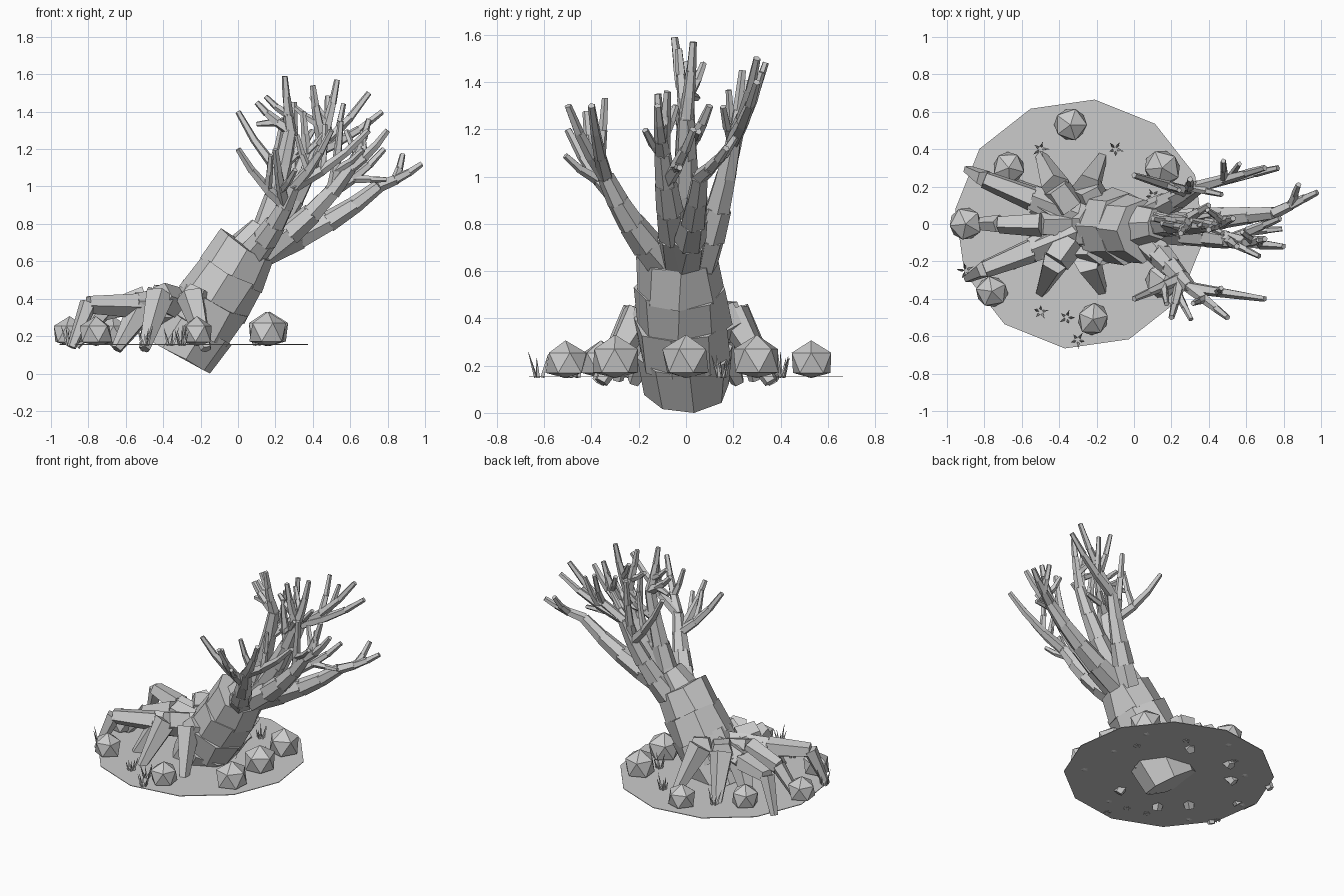
import bpy, bmesh, math, random
from mathutils import Vector, Matrix

random.seed(4)
if "Cube" in bpy.data.objects:
    bpy.data.objects.remove(bpy.data.objects["Cube"])

material = bpy.data.materials.new("plain_grey")
material.use_nodes = True
grey = (.6, .6, .6, 1)
material.diffuse_color = grey
material.node_tree.nodes["Principled BSDF"].inputs["Base Color"].default_value = grey
GROUND = .155


def finish(bm, name):
    bmesh.ops.recalc_face_normals(bm, faces=bm.faces)
    mesh = bpy.data.meshes.new(name)
    bm.to_mesh(mesh)
    bm.free()
    mesh.materials.append(material)
    part = bpy.data.objects.new(name, mesh)
    bpy.context.collection.objects.link(part)


def add_segment(bm, start, end, start_radius, end_radius, sides):
    """One closed, tapered block between two points."""
    axis = end - start
    turn = axis.to_track_quat('Z', 'Y').to_matrix().to_4x4()
    spin = Matrix.Rotation(random.random(), 4, 'Z')
    return bmesh.ops.create_cone(
        bm, cap_ends=True, segments=sides, radius1=start_radius, radius2=end_radius,
        depth=axis.length, matrix=Matrix.Translation((start + end) / 2) @ turn @ spin)["verts"]


def limb(name, points, radii, sides=5, jitter=0):
    """Chain of tapered blocks, each pushed slightly into the one before."""
    bm = bmesh.new()
    for start, end, start_radius, end_radius in zip(points, points[1:], radii, radii[1:]):
        sunk = start - (end - start).normalized() * start_radius * .12
        for vert in add_segment(bm, sunk, end, start_radius, end_radius, sides):
            vert.co += Vector([random.uniform(-jitter, jitter) for axis in "xyz"])
            vert.co.z = max(0, vert.co.z)
    finish(bm, name)


def bent_path(start, end, count):
    """Points along a curve that first spreads outward, then climbs."""
    rise = end - start
    middle = start + Vector((rise.x * .6, rise.y * .6, rise.z * .4))
    steps = [i / count for i in range(count + 1)]
    return [start.lerp(middle, t).lerp(middle.lerp(end, t), t) for t in steps]


def taper(thick, thin, count):
    return [thick + (thin - thick) * i / count for i in range(count + 1)]


def branch(name, start, end, twig_tips, has_spurs=True):
    """Thick stem with twigs forking from its upper half, and a spur on each twig."""
    stem = bent_path(Vector(start), Vector(end), 4)
    limb(f"{name}_stem", stem, taper(.08, .036, 4), sides=6)
    for number, tip in enumerate(twig_tips):
        fork = stem[-1 - number % 2]
        twig = bent_path(fork, Vector(tip), 3)
        limb(f"{name}_twig_{number}", twig, taper(.034, .016, 3))
        if has_spurs:
            side = 1 if number % 2 else -1
            swing = Matrix.Rotation(side * .8, 3, 'Y') @ Matrix.Rotation(side * .3, 3, 'X')
            spur = bent_path(twig[1], twig[1] + swing @ (twig[-1] - twig[1]) * .75, 2)
            limb(f"{name}_spur_{number}", spur, taper(.024, .014, 2))


# Ground plate
bm = bmesh.new()
bmesh.ops.create_cone(bm, cap_ends=True, segments=12, radius1=.67, radius2=.67, depth=.004,
                      matrix=Matrix.Translation((-.29, 0, GROUND)) @ Matrix.Rotation(-.12, 4, 'Z'))
finish(bm, "ground")

# Leaning trunk of stacked blocks, and the narrower crown holding the branches
trunk_base, trunk_top = Vector((-.29, 0, .11)), Vector((.05, -.03, .68))
trunk_path = [trunk_base.lerp(trunk_top, i / 4) for i in range(5)]
limb("trunk", trunk_path, [.19, .2, .2, .19, .17], sides=8, jitter=.012)
limb("trunk_crown", [trunk_path[3], Vector((.14, 0, .77))], [.16, .09], sides=7, jitter=.01)


def root(name, start, elbow, foot):
    """Arched root that leaves the trunk, bends at the elbow and thins to the ground."""
    limb(name, [Vector(start), Vector(elbow), Vector((*foot, .13))], [.09, .08, .03])


# Roots, mirrored across the trunk
for label, side in (("front", -1), ("back", 1)):
    knee = Vector((-.8, side * .24, .37))
    shoulder = Vector((-.3, side * .04, .36))
    limb(f"{label}_long_root",
         [shoulder, shoulder.lerp(knee, .5), knee, Vector((-.89, side * .29, .14))],
         [.09, .07, .05, .025])
    root(f"{label}_wide_root", (-.35, side * .1, .38), (-.42, side * .2, .41), (-.5, side * .37))
    root(f"{label}_near_root", (-.2, side * .1, .36), (-.25, side * .2, .41), (-.17, side * .36))
    root(f"{label}_short_root", (-.4, side * .06, .34), (-.52, side * .13, .34), (-.65, side * .22))
limb("middle_long_root", [Vector((x, 0, z)) for x, z in ((-.3, .34), (-.5, .4), (-.72, .33), (-.87, .15))],
     [.09, .07, .05, .03])

# Branches and their twig tips
branch("front_branch", (.08, -.1, .64), (.3, -.34, 1),
       [(.7, -.4, 1.3), (0, -.4, 1.2), (.5, -.5, 1.3), (.2, -.5, 1.2)])
branch("back_branch", (.1, .06, .64), (.35, .2, 1.15),
       [(.7, .3, 1.5), (0, .26, 1.4), (.77, .3, 1.4), (.3, .24, 1.45)])
branch("tall_branch", (.1, 0, .66), (.28, 0, 1.3),
       [(.25, -.05, 1.59), (.4, .1, 1.3), (.1, .03, 1.45)])
branch("middle_branch", (.12, 0, .68), (.45, 0, 1.25),
       [(.53, .03, 1.57), (.35, 0, 1.4), (.4, -.03, 1.54)])
branch("side_branch", (.15, -.03, .66), (.6, -.1, 1.1),
       [(.8, -.12, 1.3), (.55, -.12, 1.35), (.7, -.08, 1.36), (.78, .03, 1.2)])
branch("outer_branch", (.16, 0, .66), (.75, .06, 1), [(.98, .17, 1.12)], has_spurs=False)
limb("outer_branch_twig", bent_path(Vector((.84, .1, 1.03)), Vector((.88, .21, 1.17)), 2),
     taper(.026, .016, 2))

# Rocks: faceted domes cut off at the ground
rock_spots = [(-.34, .53), (-.67, .3), (-.9, 0), (-.76, -.36),
              (-.22, -.51), (.16, -.3), (.17, 0), (.15, .3)]
for number, (x, y) in enumerate(rock_spots):
    bm = bmesh.new()
    bmesh.ops.create_icosphere(bm, subdivisions=1, radius=1, matrix=Matrix.Rotation(number, 4, 'Z'))
    size = .11 if x > 0 else .095
    for vert in bm.verts:
        bump = size * random.uniform(.92, 1.05)
        height = size * (.6 + vert.co.z)
        vert.co = (x + vert.co.x * bump, y + vert.co.y * bump, GROUND + max(-.008, height))
    finish(bm, f"rock_{number}")

# Grass tufts of thin leaning blades
tuft_spots = [(-.5, .4), (-.1, .4), (.1, .15), (-.9, -.25), (-.5, -.47), (-.36, -.5), (-.3, -.62)]
for number, (x, y) in enumerate(tuft_spots):
    bm = bmesh.new()
    for blade in range(5):
        angle = blade * math.tau / 5 + number
        outward = Vector((math.cos(angle), math.sin(angle), 0))
        foot = Vector((x, y, GROUND - .005)) + outward * .015
        tip = foot + (outward * .3 + Vector((0, 0, 1))) * random.uniform(.06, .11)
        add_segment(bm, foot, tip, .009, .001, 3)
    finish(bm, f"grass_tuft_{number}")
